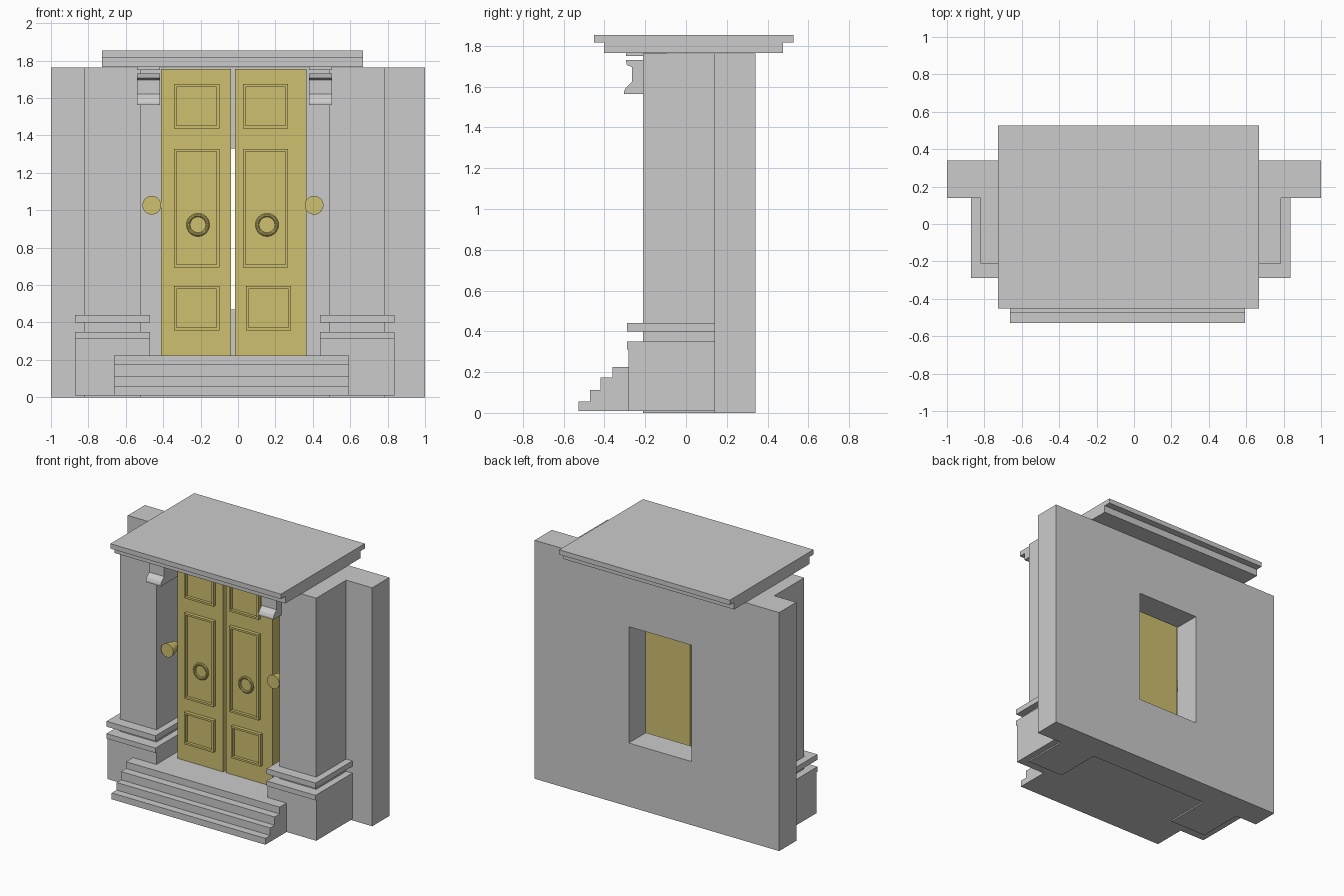
import bpy, bmesh, math
from mathutils import Matrix, Vector

if "Cube" in bpy.data.objects:
    bpy.data.objects.remove(bpy.data.objects["Cube"])

gold = bpy.data.materials.new("gold")
gold.diffuse_color = (0.62, 0.53, 0.16, 1)
gold.use_nodes = True
gold.node_tree.nodes["Principled BSDF"].inputs["Base Color"].default_value = gold.diffuse_color


def finish(name, bm, mat=None):
    bmesh.ops.recalc_face_normals(bm, faces=bm.faces)
    me = bpy.data.meshes.new(name)
    bm.to_mesh(me)
    bm.free()
    ob = bpy.data.objects.new(name, me)
    bpy.context.collection.objects.link(ob)
    if mat:
        me.materials.append(mat)
    return ob


def add_box(bm, x, y, z):
    centre = Vector((sum(x) / 2, sum(y) / 2, sum(z) / 2))
    size = (x[1] - x[0], y[1] - y[0], z[1] - z[0], 1)
    return bmesh.ops.create_cube(bm, size=1, matrix=Matrix.Translation(centre) @ Matrix.Diagonal(size))["verts"]


def box(name, x, y, z, mat=None):
    bm = bmesh.new()
    add_box(bm, x, y, z)
    return finish(name, bm, mat)


def extrude_x(name, x, profile):
    """Extrude a (y, z) profile along x."""
    bm = bmesh.new()
    face = bm.faces.new([bm.verts.new((x[0], y, z)) for y, z in profile])
    new = bmesh.ops.extrude_face_region(bm, geom=[face])["geom"]
    bmesh.ops.translate(bm, vec=(x[1] - x[0], 0, 0),
                        verts=[g for g in new if isinstance(g, bmesh.types.BMVert)])
    return finish(name, bm)


def lathe_y(name, loc, profile, closed=False, steps=32):
    """Spin a (radius, y) profile about the y axis."""
    bm = bmesh.new()
    verts = [bm.verts.new((r, y, 0)) for r, y in profile]
    pairs = list(zip(verts, verts[1:])) + ([(verts[-1], verts[0])] if closed else [])
    edges = [bm.edges.new(p) for p in pairs]
    bmesh.ops.spin(bm, geom=verts + edges, cent=(0, 0, 0), axis=(0, 1, 0),
                   angle=math.tau, steps=steps)
    bmesh.ops.remove_doubles(bm, verts=bm.verts, dist=1e-5)
    ob = finish(name, bm, gold)
    ob.location = loc
    bpy.ops.object.select_all(action='DESELECT')
    ob.select_set(True)
    bpy.context.view_layer.objects.active = ob
    bpy.ops.object.shade_smooth_by_angle(angle=math.radians(35))
    return ob


def panel(name, x, z):
    """Raised rectangular moulding with a sunken field."""
    bm = bmesh.new()
    add_box(bm, x, (-0.145, -0.11), z)
    front = min(bm.faces, key=lambda f: f.calc_center_median().y)
    bmesh.ops.inset_region(bm, faces=[front], thickness=0.02)
    field = bmesh.ops.extrude_discrete_faces(bm, faces=[front])["faces"][0]
    bmesh.ops.translate(bm, vec=(0, 0.021, 0), verts=field.verts)
    return finish(name, bm, gold)


# Back wall with a window opening
wall = box("back_wall", (-1, 1), (0.14, 0.34), (0, 1.763))
cutter = box("window_cutter", (-0.282, 0.23), (0.0, 0.5), (0.47, 1.33))
cutter.hide_render = True
cutter.hide_viewport = True
cut = wall.modifiers.new("window", 'BOOLEAN')
cut.operation = 'DIFFERENCE'
cut.solver = 'EXACT'
cut.object = cutter

# Roof slab, stepped front and back
extrude_x("roof", (-0.727, 0.668), [
    (-0.402, 1.765), (0.476, 1.765), (0.476, 1.817), (0.527, 1.817),
    (0.527, 1.853), (-0.452, 1.853), (-0.452, 1.817), (-0.402, 1.817)])

# Entrance steps and floor
extrude_x("steps", (-0.663, 0.594), [
    (0.14, 0.01), (-0.528, 0.01), (-0.528, 0.057), (-0.472, 0.057),
    (-0.472, 0.113), (-0.42, 0.113), (-0.42, 0.174), (-0.361, 0.174),
    (-0.361, 0.224), (0.14, 0.224)])

# Columns, plinths and brackets, left then right
bracket = [(-0.1, 1.73), (-0.295, 1.73), (-0.29, 1.706), (-0.266, 1.697),
           (-0.266, 1.622), (-0.295, 1.595), (-0.304, 1.576), (-0.304, 1.563), (-0.1, 1.563)]
plinth = [(0.14, 0.01), (-0.281, 0.01), (-0.281, 0.312), (-0.29, 0.312),
          (-0.29, 0.349), (0.14, 0.349)]
for side, col, base, brk in (
        ("left", (-0.82, -0.52), (-0.872, -0.471), (-0.54, -0.418)),
        ("right", (0.488, 0.787), (0.438, 0.837), (0.38, 0.502))):
    box(side + "_column", col, (-0.21, 0.14), (0, 1.763))
    extrude_x(side + "_plinth", base, plinth)
    box(side + "_plinth_band", base, (-0.29, 0.14), (0.4, 0.44))
    extrude_x(side + "_bracket", brk, bracket)
    box(side + "_bracket_cap", brk, (-0.295, -0.095), (1.75, 1.765))

# Doors with panels, ring pulls and side knobs
ring = [(0.052 + 0.01 * math.cos(a), 0.01 * math.sin(a))
        for a in (i * math.tau / 10 for i in range(10))]
knob = [(0, 0), (0.05, 0), (0.05, 0.012), (0.03, 0.1), (0, 0.1)]
for side, leaf, px, shift, ring_x, knob_x in (
        ("left", (-0.411, -0.037), (-0.342, -0.1), 0.0, -0.214, -0.461),
        ("right", (-0.016, 0.366), (0.027, 0.268), 0.016, 0.155, 0.407)):
    box(side + "_door", leaf, (-0.12, -0.022), (0.224, 1.754), gold)
    panel(side + "_top_panel", px, (1.438, 1.674))
    panel(side + "_middle_panel", px, (0.695, 1.327))
    panel(side + "_bottom_panel", (px[0] + shift, px[1] + shift), (0.358, 0.594))
    lathe_y(side + "_ring_pull", (ring_x, -0.126, 0.922), ring, closed=True)
    lathe_y(side + "_knob", (knob_x, -0.17, 1.027), knob)
